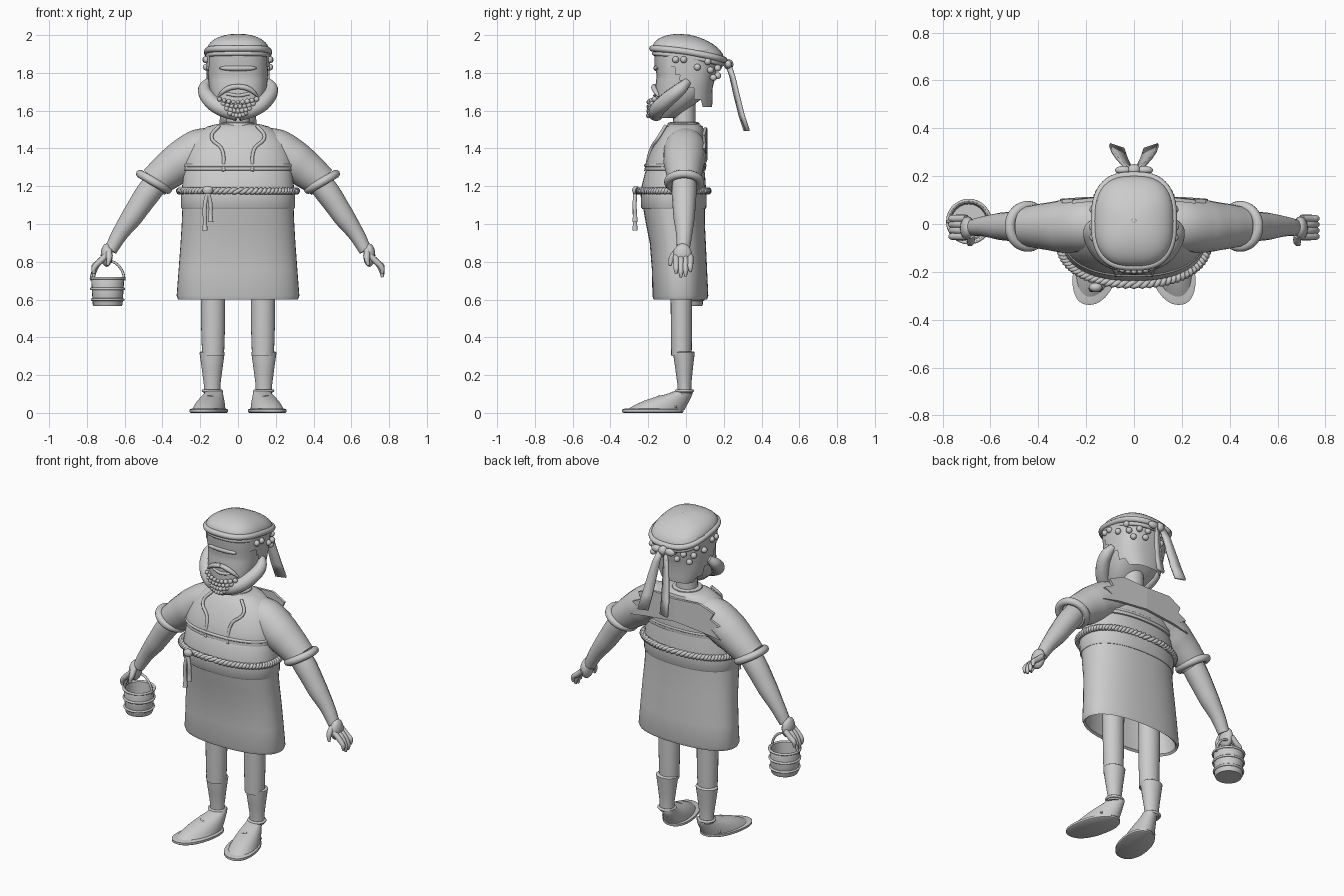
import bpy, bmesh, math, random
from mathutils import Vector, Matrix

cube = bpy.data.objects.get("Cube")
if cube:
    bpy.data.objects.remove(cube)

grey = bpy.data.materials.new("plain_grey")
grey.use_nodes = True
grey.diffuse_color = (0.6, 0.6, 0.6, 1)
grey.node_tree.nodes["Principled BSDF"].inputs["Base Color"].default_value = (0.6, 0.6, 0.6, 1)


def finish(name, mesh, mirror=False, angle=40):
    mesh.materials.clear()
    mesh.materials.append(grey)
    ob = bpy.data.objects.new(name, mesh)
    bpy.context.collection.objects.link(ob)
    if mirror:
        ob.modifiers.new("mirror", "MIRROR").use_mirror_merge = False
    bpy.ops.object.select_all(action="DESELECT")
    ob.select_set(True)
    bpy.context.view_layer.objects.active = ob
    bpy.ops.object.shade_smooth_by_angle(angle=math.radians(angle))
    return ob


def from_bm(name, bm, mirror=False, angle=40):
    bmesh.ops.recalc_face_normals(bm, faces=bm.faces)
    mesh = bpy.data.meshes.new(name)
    bm.to_mesh(mesh)
    bm.free()
    return finish(name, mesh, mirror, angle)


def oval(a, rx, y0, y1, power):
    """Point on a rounded-box outline spanning x +-rx and y0..y1."""
    c, s = math.cos(a), math.sin(a)
    bend = lambda v: math.copysign(abs(v) ** (2 / power), v)
    return bend(c) * rx, (y0 + y1) / 2 + bend(s) * (y1 - y0) / 2


def loft(name, rings, cx=0, power=2.0, mirror=False, place=None, keep=None, caps=True, n=48):
    """Skin through outlines given as (z, half width, front y, back y)."""
    bm = bmesh.new()
    loops = []
    for z, rx, y0, y1 in rings:
        loop = []
        for i in range(n):
            x, y = oval(math.tau * i / n, rx, y0, y1, power)
            p = Vector((x + cx, y, z))
            loop.append(bm.verts.new(place(p) if place else p))
        loops.append(loop)
    for a, b in zip(loops, loops[1:]):
        for i in range(n):
            j = (i + 1) % n
            bm.faces.new((a[i], a[j], b[j], b[i]))
    if caps:
        bm.faces.new(loops[0])
        bm.faces.new(loops[-1])
    if keep:
        gone = [f for f in bm.faces if not keep(f.calc_center_median())]
        bmesh.ops.delete(bm, geom=gone, context="FACES")
    return from_bm(name, bm, mirror)


def tube(name, points, radii, mirror=False, closed=False, res=6, sides=4):
    """Round tube through points, with one radius or one per point."""
    cu = bpy.data.curves.new(name, "CURVE")
    cu.dimensions = "3D"
    cu.bevel_depth, cu.bevel_resolution = 1.0, sides
    cu.resolution_u, cu.use_fill_caps = res, True
    sp = cu.splines.new("BEZIER")
    sp.bezier_points.add(len(points) - 1)
    sp.use_cyclic_u = closed
    for i, p in enumerate(points):
        bp = sp.bezier_points[i]
        bp.co = p
        bp.handle_left_type = bp.handle_right_type = "AUTO"
        bp.radius = radii[i] if isinstance(radii, (list, tuple)) else radii
    tmp = bpy.data.objects.new(name + "_path", cu)
    mesh = bpy.data.meshes.new_from_object(tmp)
    bpy.data.objects.remove(tmp)
    return finish(name, mesh, mirror, 50)


def balls(name, spots, mirror=False):
    """Ellipsoids given as (centre, radii)."""
    bm = bmesh.new()
    for c, r in spots:
        m = Matrix.Translation(c) @ Matrix.Diagonal((*r, 1))
        bmesh.ops.create_uvsphere(bm, u_segments=16, v_segments=10, radius=1, matrix=m)
    return from_bm(name, bm, mirror, 60)


def plate(name, points, thick, mirror=False):
    """Flat outline thickened along y."""
    bm = bmesh.new()
    face = bm.faces.new([bm.verts.new(p) for p in points])
    ext = bmesh.ops.extrude_face_region(bm, geom=[face])["geom"]
    bmesh.ops.translate(bm, vec=(0, thick, 0), verts=[v for v in ext if isinstance(v, bmesh.types.BMVert)])
    return from_bm(name, bm, mirror)


def ring_path(rx, y0, y1, power, height, n=32):
    out = []
    for i in range(n):
        x, y = oval(math.tau * i / n, rx, y0, y1, power)
        out.append((x, y, height(y)))
    return out


# Skirt with a hollow underside, waist layers and shirt
loft("skirt", [(0.85, 0.27, -0.17, 0.08), (0.61, 0.305, -0.16, 0.1), (0.6, 0.317, -0.172, 0.112),
               (0.62, 0.325, -0.178, 0.118), (0.75, 0.315, -0.18, 0.112), (0.9, 0.304, -0.192, 0.105),
               (1.0, 0.298, -0.212, 0.1), (1.1, 0.294, -0.23, 0.1)], power=2.3)
loft("waist_wrap", [(1.08, 0.297, -0.232, 0.103), (1.09, 0.302, -0.238, 0.108), (1.16, 0.303, -0.24, 0.11),
                    (1.2, 0.296, -0.235, 0.105), (1.27, 0.288, -0.218, 0.1), (1.32, 0.27, -0.19, 0.09)], power=2.3)
loft("shirt", [(1.28, 0.28, -0.2, 0.09), (1.285, 0.292, -0.218, 0.104), (1.31, 0.294, -0.217, 0.106),
               (1.36, 0.28, -0.2, 0.1), (1.42, 0.26, -0.175, 0.1), (1.48, 0.215, -0.138, 0.098),
               (1.515, 0.165, -0.11, 0.09), (1.53, 0.11, -0.085, 0.07)], power=2.3)
tube("shirt_fold", ring_path(0.287, -0.213, 0.1, 2.3, lambda y: 1.31), 0.009, closed=True, res=3)
loft("collar", [(1.5, 0.1, -0.11, 0.075), (1.535, 0.085, -0.095, 0.07), (1.54, 0.07, -0.08, 0.06)])

# Front lacing and torn back yoke
tube("lace", [(0.1, -0.108, 1.52), (0.14, -0.145, 1.46), (0.085, -0.185, 1.395), (0.075, -0.213, 1.28)],
     0.009, mirror=True)
plate("torn_yoke", [(0, 0.1, 1.5), (0.17, 0.095, 1.51), (0.26, 0.085, 1.47), (0.24, 0.09, 1.43), (0.3, 0.088, 1.4),
                    (0.25, 0.092, 1.37), (0.31, 0.09, 1.32), (0.2, 0.098, 1.34), (0, 0.1, 1.36)], 0.015, mirror=True)

# Twisted rope belt with knot and hanging ends
for k in range(2):
    strand = []
    count, turns = 240, 40
    for i in range(count):
        a = math.tau * i / count
        x, y = oval(a, 0.31, -0.252, 0.117, 2.3)
        t = turns * a + k * math.pi
        out = Vector((x, y + 0.07, 0)).normalized() * 0.009 * math.cos(t)
        strand.append((x + out.x, y + out.y, 1.175 + 0.009 * math.sin(t)))
    tube("rope_belt_strand", strand, 0.011, closed=True, res=1, sides=2)
balls("rope_knot", [((-0.16, -0.265, 1.178), (0.028, 0.02, 0.024))])
for x, end in ((-0.175, 0.965), (-0.145, 1.01)):
    tube("rope_end", [(-0.16, -0.268, 1.17), (x, -0.272, 1.1), (x, -0.27, end + 0.04), (x, -0.27, end)],
         [0.011, 0.011, 0.011, 0.015])

# Arms, sleeves and cuffs
tube("sleeve", [(0.1, 0, 1.41), (0.2, -0.005, 1.39), (0.3, -0.01, 1.33), (0.37, -0.01, 1.28), (0.445, -0.01, 1.22)],
     [0.1, 0.114, 0.11, 0.098, 0.085], mirror=True, sides=8)
cuff = []
axis_u, axis_v = Vector((0.87, 0, 0.5)), Vector((0, 1, 0))
for i in range(16):
    a = math.tau * i / 16
    cuff.append(Vector((0.445, -0.01, 1.223)) + 0.084 * (axis_u * math.cos(a) + axis_v * math.sin(a)))
tube("cuff", cuff, 0.022, mirror=True, closed=True, res=3)
tube("forearm", [(0.4, -0.01, 1.26), (0.475, -0.01, 1.165), (0.56, -0.01, 1.04), (0.63, -0.01, 0.94), (0.675, -0.015, 0.86)],
     [0.065, 0.066, 0.057, 0.042, 0.034], mirror=True, sides=6)
balls("palm", [((0.695, -0.018, 0.835), (0.032, 0.05, 0.062))], mirror=True)
for i, tip in enumerate((0.735, 0.718, 0.722, 0.745)):
    y = -0.052 + i * 0.025
    tube("finger", [(0.7, y, 0.83), (0.738, y, 0.795), (0.762, y, tip + 0.03), (0.764, y, tip)],
         [0.016, 0.016, 0.014, 0.007], mirror=True)
tube("thumb", [(0.685, -0.045, 0.86), (0.682, -0.075, 0.82), (0.69, -0.085, 0.78)], [0.018, 0.016, 0.007], mirror=True)

# Legs, socks and shoes
loft("leg", [(0.3, 0.058, -0.078, 0.03), (0.45, 0.063, -0.08, 0.032), (0.75, 0.066, -0.083, 0.034)],
     cx=0.132, mirror=True, n=24)
loft("sock", [(0.1, 0.044, -0.045, 0.03), (0.15, 0.044, -0.045, 0.028), (0.22, 0.053, -0.055, 0.035),
              (0.3, 0.064, -0.066, 0.044), (0.32, 0.067, -0.066, 0.046), (0.325, 0.058, -0.06, 0.04)],
     cx=0.137, mirror=True, n=24)
toe_out = lambda p: Vector((p.x - 0.2 * (p.y + 0.05), p.y, p.z))
loft("sole", [(0, 0.088, -0.33, -0.02), (0.005, 0.095, -0.338, -0.012), (0.018, 0.095, -0.338, -0.012),
              (0.022, 0.085, -0.325, -0.02)], cx=0.13, power=2.2, mirror=True, place=toe_out)
loft("shoe", [(0.015, 0.083, -0.315, -0.008), (0.04, 0.077, -0.275, 0.005), (0.065, 0.067, -0.22, 0.018),
              (0.085, 0.057, -0.16, 0.028), (0.1, 0.049, -0.1, 0.034), (0.12, 0.043, -0.05, 0.034)],
     cx=0.133, mirror=True, place=toe_out)
tube("ankle_tie", [(0.137 + 0.047 * math.cos(a), -0.008 + 0.043 * math.sin(a), 0.117)
                   for a in [math.tau * i / 12 for i in range(12)]], 0.008, mirror=True, closed=True, res=3)
for y, h, w in ((-0.14, 0.088, 0.065), (-0.075, 0.104, 0.058)):
    tube("shoe_strap", [toe_out(Vector((0.133 + w * k, y + 0.02 * k, h - 0.062 * k * k))) for k in (-1.1, -0.6, 0, 0.6, 1.1)],
         0.006, mirror=True)

# Neck, head and hair shell
loft("neck", [(1.48, 0.07, -0.075, 0.055), (1.55, 0.063, -0.068, 0.05), (1.7, 0.063, -0.068, 0.05)], n=24)
skull = [(1.56, 0.06, -0.165, -0.05), (1.6, 0.105, -0.165, 0.0), (1.66, 0.14, -0.162, 0.08), (1.72, 0.153, -0.163, 0.135),
         (1.76, 0.156, -0.158, 0.145), (1.79, 0.158, -0.155, 0.15), (1.83, 0.16, -0.166, 0.16), (1.92, 0.16, -0.168, 0.17)]
loft("head", skull, power=2.6)
loft("hair", [(1.62, 0.12, -0.1, 0.138)] + [(z, rx + 0.009, y0, max(y1, 0.135) + 0.006) for z, rx, y0, y1 in skull[2:]],
     power=2.6, caps=False, keep=lambda c: c.y > -0.12 + 0.8 * (1.9 - c.z))
balls("brow", [((0, -0.155, 1.825), (0.1, 0.018, 0.016))])
tube("moustache", [(0, -0.168, 1.728), (0.045, -0.17, 1.72), (0.08, -0.16, 1.7), (0.105, -0.145, 1.675)],
     [0.013, 0.014, 0.012, 0.005], mirror=True)
tube("lower_lip", [(-0.06, -0.155, 1.69), (0, -0.165, 1.68), (0.06, -0.155, 1.69)], 0.009)

# Beard with curls, and hair curls under the cap
tube("beard", [(0.16, 0.01, 1.755), (0.178, -0.03, 1.715), (0.155, -0.09, 1.665), (0.095, -0.145, 1.615), (0, -0.16, 1.585)],
     [0.02, 0.034, 0.04, 0.04, 0.042], mirror=True, sides=6)
random.seed(4)
curls = []
for row in range(4):
    count = 9 - row
    for i in range(count):
        u = (i + 0.5) / count * 2 - 1
        x = u * (0.11 - 0.02 * row)
        z = 1.645 - 0.024 * row + 0.02 * u * u
        r = random.uniform(0.011, 0.015)
        curls.append(((x, -0.198 + 3.2 * x * x, z), (r, r, r)))
balls("beard_curls", curls)
spots = [(0.168, -0.055, 1.87), (0.17, -0.012, 1.87), (0.168, 0.06, 1.83), (0.145, 0.13, 1.815), (0.125, 0.145, 1.775),
         (0.1, 0.168, 1.825), (0.055, 0.168, 1.785), (0.04, 0.172, 1.83), (0.152, 0.115, 1.86)]
balls("hair_curls", [(p, (0.018, 0.018, 0.018)) for p in spots], mirror=True)

# Cap, rolled band, back knot and ribbon tails
tilt = lambda y: 1.916 - 0.15 * y - 0.3 * y * y
dome = []
for i in range(11):
    a = math.radians(88) * i / 10
    k = math.cos(a)
    dome.append((0.088 * math.sin(a), 0.166 * k, 0.012 - 0.19 * k, 0.012 + 0.19 * k))
loft("cap", [(-0.03, 0.16, -0.172, 0.19)] + dome, power=2.7,
     place=lambda p: Vector((p.x, p.y, p.z + tilt(p.y))))
tube("cap_band", ring_path(0.163, -0.178, 0.202, 2.7, lambda y: tilt(y) - 0.004), 0.017, closed=True, res=3)
tube("cap_seam", ring_path(0.157, -0.168, 0.192, 2.7, lambda y: tilt(y) - 0.03), 0.012, closed=True, res=3)
balls("cap_button", [((0, 0.01, 2.0), (0.012, 0.012, 0.004))])
balls("ribbon_knot", [((0, 0.225, 1.845), (0.028, 0.026, 0.028))])
balls("ribbon_bow", [((0.045, 0.225, 1.845), (0.035, 0.018, 0.022))], mirror=True)
bm = bmesh.new()
rows = []
for x, y, z, w in ((0.012, 0.228, 1.85, 0.012), (0.03, 0.252, 1.78, 0.02), (0.046, 0.275, 1.68, 0.025),
                   (0.06, 0.3, 1.58, 0.029), (0.07, 0.328, 1.495, 0.03)):
    rows.append([bm.verts.new((x + w * k, y + 0.01 * k, z)) for k in (-1, 1)])
for a, b in zip(rows, rows[1:]):
    bm.faces.new((a[0], a[1], b[1], b[0]))
tails = from_bm("ribbon_tail", bm, mirror=True)
tails.modifiers.new("thickness", "SOLIDIFY").thickness = 0.014

# Bucket with bands and handle
bx, by = -0.69, 0.01
circle = lambda z, r: (z, r, by - r, by + r)
loft("bucket", [circle(*p) for p in ((0.565, 0.074), (0.575, 0.079), (0.715, 0.088), (0.72, 0.085), (0.715, 0.078), (0.63, 0.073))],
     cx=bx, n=24)
for z, r in ((0.6, 0.082), (0.657, 0.086), (0.713, 0.088)):
    tube("bucket_band", [(bx + r * math.cos(a), by + r * math.sin(a), z)
                         for a in [math.tau * i / 12 for i in range(12)]], 0.007, closed=True, res=3)
tube("bucket_handle", [(bx + 0.088 * math.cos(a), by, 0.7 + 0.105 * math.sin(a))
                       for a in [math.pi * i / 10 for i in range(11)]], 0.007)
